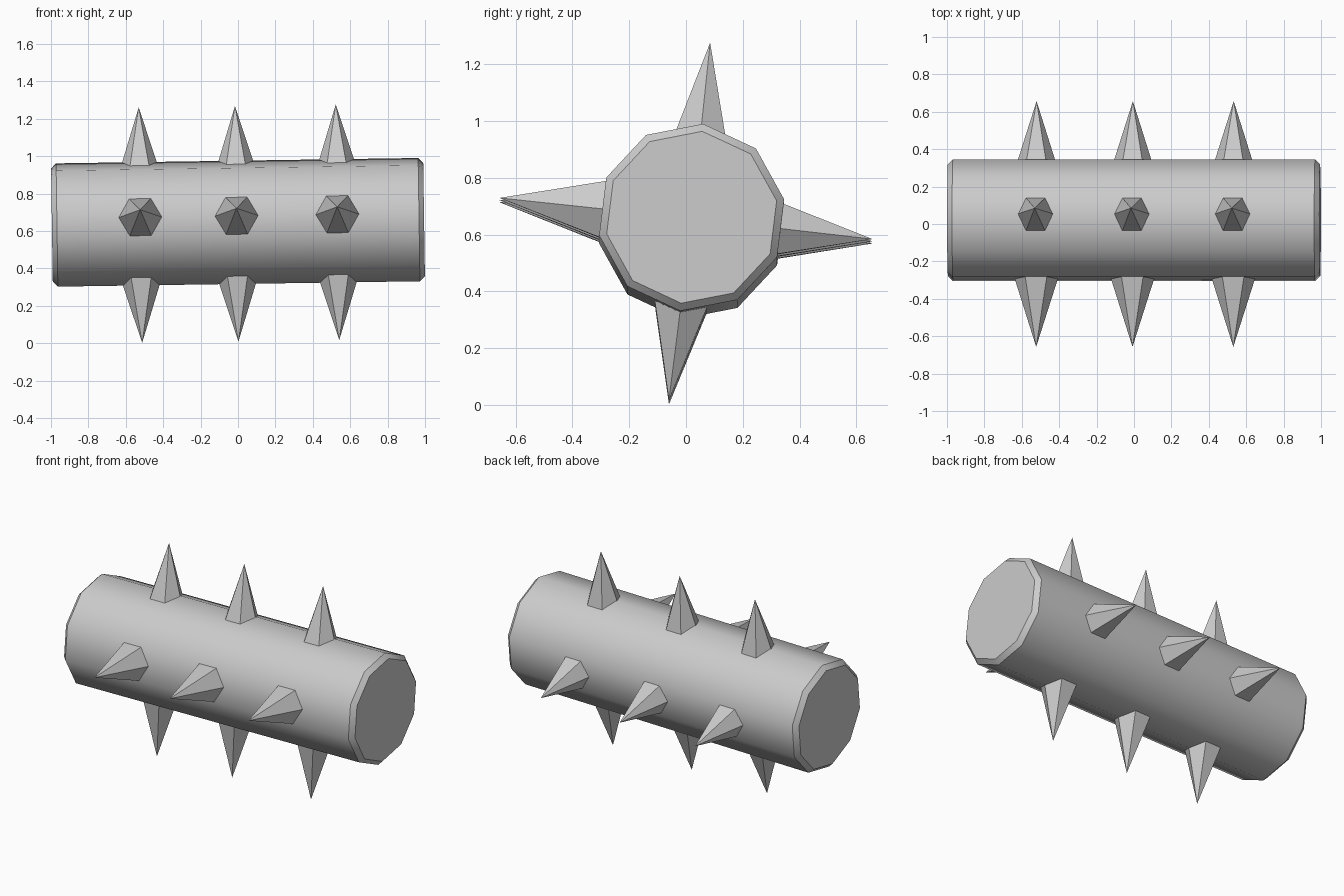
import bpy, bmesh, math
from mathutils import Matrix, Vector

cube = bpy.data.objects.get("Cube")
if cube:
    bpy.data.objects.remove(cube, do_unlink=True)

metal = bpy.data.materials.new("grey_metal")
metal.use_nodes = True
grey = (0.6, 0.6, 0.6, 1)
metal.diffuse_color = grey
metal.node_tree.nodes["Principled BSDF"].inputs["Base Color"].default_value = grey

# The whole roller leans slightly, with its left end higher
CENTRE = Vector((0, 0.02, 0.646))
LEAN = Matrix.Translation(CENTRE) @ Matrix.Rotation(math.radians(-0.85), 4, 'Y')


def add_object(name, bm, matrix, smooth_angle):
    bmesh.ops.recalc_face_normals(bm, faces=bm.faces)
    mesh = bpy.data.meshes.new(name)
    bm.to_mesh(mesh)
    bm.free()
    mesh.materials.append(metal)
    obj = bpy.data.objects.new(name, mesh)
    bpy.context.collection.objects.link(obj)
    obj.matrix_world = matrix
    bpy.ops.object.select_all(action='DESELECT')
    obj.select_set(True)
    bpy.context.view_layer.objects.active = obj
    bpy.ops.object.shade_smooth_by_angle(angle=math.radians(smooth_angle))
    return obj


# Ten-sided roller with chamfered ends, lofted from rings along x
SIDES, PHASE = 10, math.radians(11)
bm = bmesh.new()
rings = []
for x, radius in [(-0.995, 0.305), (-0.968, 0.332), (0.968, 0.332), (0.995, 0.305)]:
    angles = [PHASE + math.tau * i / SIDES for i in range(SIDES)]
    rings.append([bm.verts.new((x, radius * math.cos(a), radius * math.sin(a))) for a in angles])
for a, b in zip(rings, rings[1:]):
    for i in range(SIDES):
        j = (i + 1) % SIDES
        bm.faces.new((a[i], a[j], b[j], b[i]))
bm.faces.new(rings[0])
bm.faces.new(rings[-1])
add_object("roller", bm, LEAN, 37)

# Four rows of three six-sided spikes; each row has a tip (y, z) relative to the centre
rows = {"top": (0.065, 0.622), "bottom": (-0.08, -0.637),
        "back": (0.637, -0.07), "front": (-0.677, 0.075)}
BASE = 0.25
for row, (y, z) in rows.items():
    tip = Vector((0, y, z))
    axis = tip.normalized()
    side = Vector((1, 0, 0))
    frame = Matrix((side, axis.cross(side), axis)).transposed().to_4x4()
    length = tip.length - BASE
    for place, x in [("right", -0.522), ("middle", -0.007), ("left", 0.532)]:
        bm = bmesh.new()
        bmesh.ops.create_cone(bm, cap_ends=True, segments=6, radius1=0.315 * length,
                              radius2=0, depth=length,
                              matrix=Matrix.Rotation(math.pi / 2, 4, 'Z'))
        move = Matrix.Translation(Vector((x, 0, 0)) + axis * (BASE + length / 2))
        add_object(f"{row}_spike_{place}", bm, LEAN @ move @ frame, 30)
